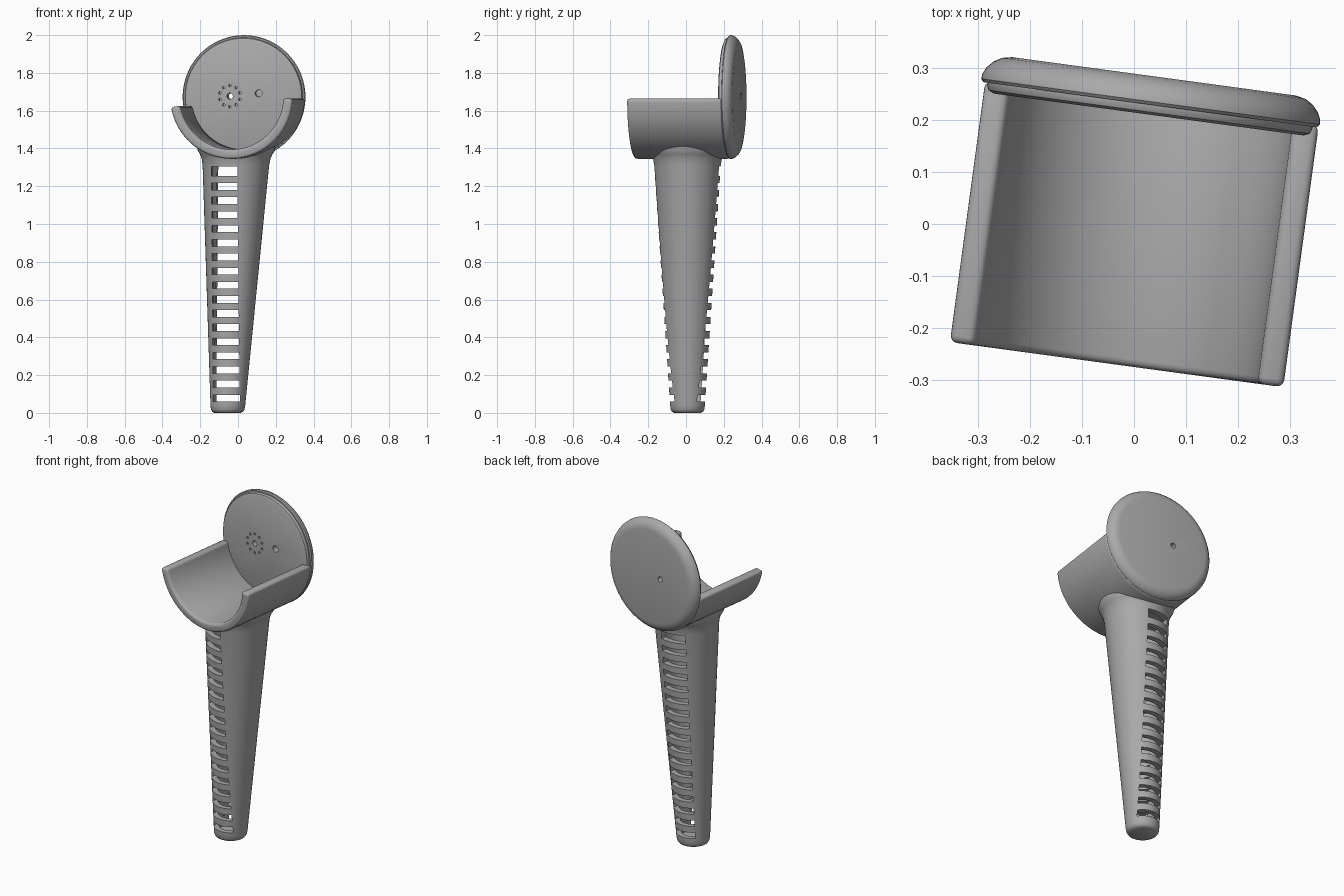
import bpy, bmesh, math
from mathutils import Matrix, Vector

if "Cube" in bpy.data.objects:
    bpy.data.objects.remove(bpy.data.objects["Cube"])

TURN = Matrix.Rotation(math.radians(-7.7), 4, 'Z')   # whole head is turned slightly
CZ, R_OUT, R_IN = 1.672, 0.327, 0.277                # cup axis height and radii

grey = bpy.data.materials.new("grey_plastic")
grey.diffuse_color = (0.4, 0.4, 0.4, 1)
grey.use_nodes = True
grey.node_tree.nodes["Principled BSDF"].inputs["Base Color"].default_value = grey.diffuse_color


def make(name, bm, matrix=None):
    if matrix:
        bm.transform(matrix)
    bmesh.ops.recalc_face_normals(bm, faces=bm.faces)
    me = bpy.data.meshes.new(name)
    bm.to_mesh(me)
    bm.free()
    me.materials.append(grey)
    ob = bpy.data.objects.new(name, me)
    bpy.context.collection.objects.link(ob)
    return ob


def activate(ob):
    bpy.ops.object.select_all(action='DESELECT')
    ob.select_set(True)
    bpy.context.view_layer.objects.active = ob


def revolve(profile, steps=64):
    """Spin (radius, height) points around z; ends lie on the axis."""
    bm = bmesh.new()
    vs = [bm.verts.new((r, 0, h)) for r, h in profile]
    es = [bm.edges.new(p) for p in zip(vs, vs[1:])]
    bmesh.ops.spin(bm, geom=vs + es, cent=(0, 0, 0), axis=(0, 0, 1),
                   angle=2 * math.pi, steps=steps)
    bmesh.ops.remove_doubles(bm, verts=bm.verts, dist=1e-5)
    return bm


def rod(bm, u, z, r, v0, v1, sides=20):
    """Cylinder along local y from v0 to v1."""
    m = Matrix.Translation((u, (v0 + v1) / 2, z)) @ Matrix.Rotation(math.pi / 2, 4, 'X')
    bmesh.ops.create_cone(bm, cap_ends=True, segments=sides, radius1=r, radius2=r,
                          depth=v1 - v0, matrix=m)


def cut(ob, cutter):
    activate(ob)
    mod = ob.modifiers.new("cut", 'BOOLEAN')
    mod.operation, mod.solver, mod.object = 'DIFFERENCE', 'EXACT', cutter
    bpy.ops.object.modifier_apply(modifier=mod.name)
    bpy.data.objects.remove(cutter)


def smooth(ob, angle=35):
    activate(ob)
    bpy.ops.object.shade_smooth_by_angle(angle=math.radians(angle))


# Cup: half-pipe section with a slightly rolled rim line, extruded and bevelled
bm = bmesh.new()
N = 40
a0, a1 = math.radians(180 + 9.5), math.radians(360 - 1.5)
angs = [a0 + (a1 - a0) * i / N for i in range(N + 1)]
sec = [(R_OUT, a) for a in angs] + [(R_IN, a) for a in reversed(angs)]
face = bm.faces.new([bm.verts.new((r * math.cos(a), -0.272, CZ + r * math.sin(a)))
                     for r, a in sec])
ext = bmesh.ops.extrude_face_region(bm, geom=[face])
bmesh.ops.translate(bm, vec=(0, 0.507, 0),
                    verts=[g for g in ext['geom'] if isinstance(g, bmesh.types.BMVert)])
cup = make("cup", bm, TURN)
activate(cup)
bev = cup.modifiers.new("round", 'BEVEL')
bev.width, bev.segments, bev.angle_limit = 0.014, 3, math.radians(50)
bpy.ops.object.modifier_apply(modifier=bev.name)
smooth(cup)

# Back disc: revolved profile with a seam near the front and a rounded back edge
prof = [(0, 0.212), (0.300, 0.212), (0.311, 0.217), (0.315, 0.226), (0.315, 0.231),
        (0.323, 0.231), (0.328, 0.237), (0.327, 0.247), (0.321, 0.260), (0.309, 0.273),
        (0.294, 0.282), (0.275, 0.286), (0, 0.286)]
to_v = Matrix.Translation((0, 0, CZ)) @ Matrix.Rotation(-math.pi / 2, 4, 'X')
disc = make("back_disc", revolve(prof, 72), TURN @ to_v)

# Holes in the disc: through hole, ring of pin holes, and a shallow socket
bm = bmesh.new()
hu, hz = -0.072, 1.677
rod(bm, hu, hz, 0.016, 0.15, 0.35)
rod(bm, 0.082, 1.692, 0.019, 0.15, 0.245)
for i in range(10):
    a = 2 * math.pi * (i + 0.5) / 10
    rod(bm, hu + 0.056 * math.cos(a), hz + 0.056 * math.sin(a), 0.007, 0.15, 0.24, 10)
cut(disc, make("hole_cutter", bm, TURN))
smooth(disc)

# Handle: hollow tapered tube leaning slightly, flared under the cup
LEAN = Matrix.Translation((-0.055, 0.008, 0))
LEAN[0][2] = 0.045 / 1.35
outer = [(0, 0), (0.070, 0), (0.082, 0.006), (0.089, 0.018), (0.092, 0.04),
         (0.176, 1.31), (0.182, 1.345), (0.192, 1.37), (0.205, 1.39), (0.205, 1.45), (0, 1.45)]
inner = [(0, 0.035), (0.062, 0.035), (0.143, 1.32), (0, 1.32)]
handle = make("handle", revolve(outer), LEAN)
cut(handle, make("cavity_cutter", revolve(inner), LEAN))

# Trim the handle top to the cup wall
bm = bmesh.new()
rod(bm, 0, CZ, 0.305, -0.5, 0.5, 96)
cut(handle, make("cup_cutter", bm, TURN))

# Ladder of slots through the front and back of the handle
bm = bmesh.new()
for i in range(17):
    h = 0.036 if i < 16 else 0.05
    m = Matrix.Translation((-0.053, 0, 0.078 + 0.0747 * i + (h - 0.036) / 2))
    bmesh.ops.create_cube(bm, size=1, matrix=m @ Matrix.Diagonal((0.143, 0.8, h, 1)))
cut(handle, make("slot_cutter", bm, TURN))
smooth(handle)
